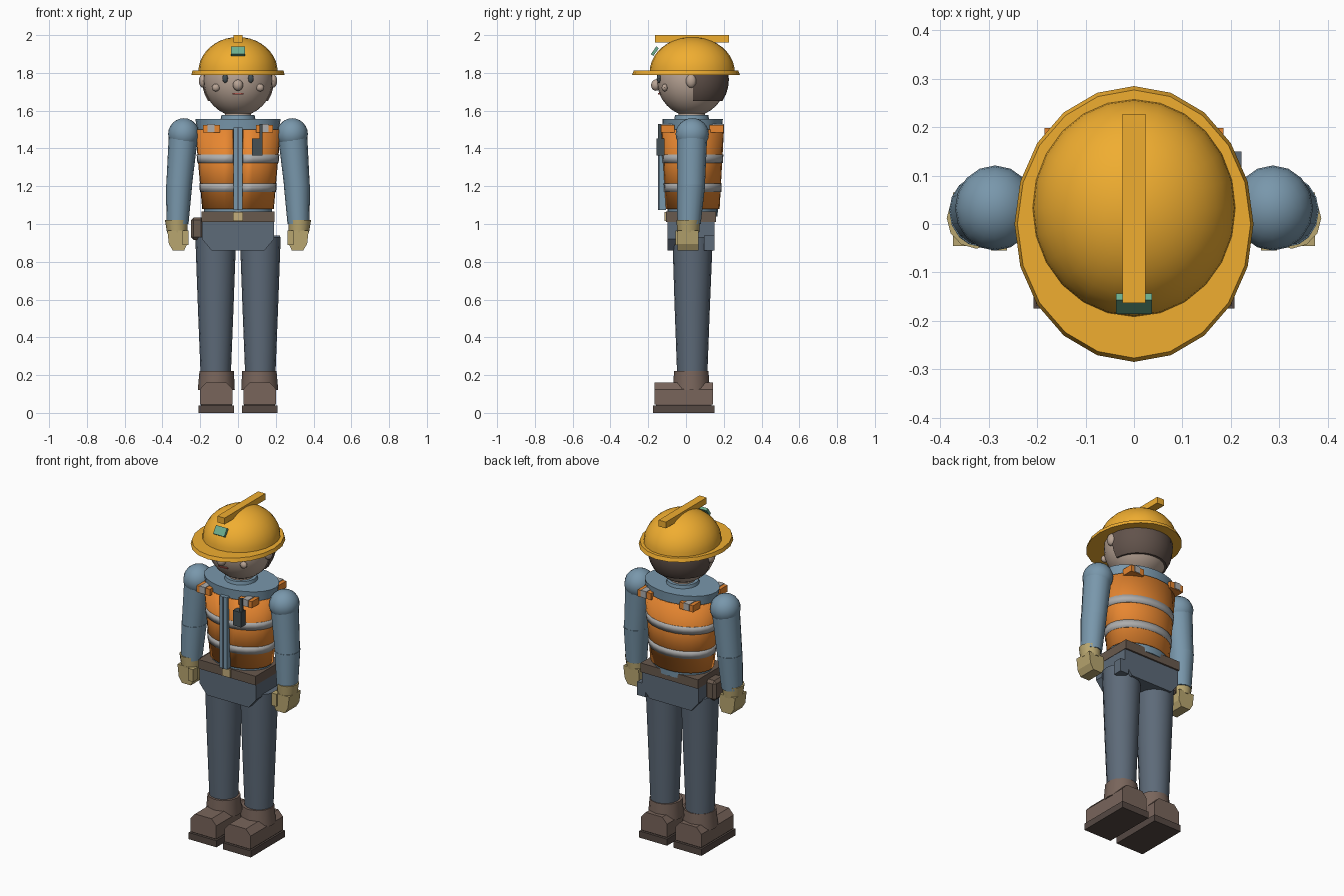
import bpy, bmesh, math
from mathutils import Matrix, Vector

if "Cube" in bpy.data.objects:
    bpy.data.objects.remove(bpy.data.objects["Cube"])

COLORS = {
    "yellow": (0.87, 0.42, 0.03), "orange": (0.80, 0.24, 0.03), "silver": (0.42, 0.42, 0.42),
    "shirt": (0.19, 0.31, 0.41), "trousers": (0.11, 0.145, 0.19), "skin": (0.48, 0.37, 0.30),
    "hair": (0.12, 0.085, 0.07), "boot": (0.19, 0.13, 0.105), "sole": (0.09, 0.065, 0.055),
    "glove": (0.48, 0.38, 0.16), "belt": (0.14, 0.10, 0.075), "buckle": (0.55, 0.42, 0.20),
    "green": (0.15, 0.42, 0.27), "dark": (0.06, 0.08, 0.09), "red": (0.45, 0.10, 0.08),
}
MATS = {}


def finish(name, bm, color, angle=35):
    bmesh.ops.recalc_face_normals(bm, faces=bm.faces)
    me = bpy.data.meshes.new(name)
    bm.to_mesh(me)
    bm.free()
    ob = bpy.data.objects.new(name, me)
    bpy.context.collection.objects.link(ob)
    if color not in MATS:
        MATS[color] = bpy.data.materials.new(color)
        MATS[color].diffuse_color = (*COLORS[color], 1)
    me.materials.append(MATS[color])
    bpy.ops.object.select_all(action='DESELECT')
    ob.select_set(True)
    bpy.context.view_layer.objects.active = ob
    bpy.ops.object.shade_smooth_by_angle(angle=math.radians(angle))
    return ob


def box(name, lo, hi, color, rot=None, bevel=0):
    bm = bmesh.new()
    bmesh.ops.create_cube(bm, size=1)
    lo, hi = Vector(lo), Vector(hi)
    bm.transform(Matrix.Diagonal((*(hi - lo), 1)))
    if bevel:
        bmesh.ops.bevel(bm, geom=bm.edges[:], offset=bevel, segments=1, affect='EDGES')
    if rot:
        bm.transform(Matrix.Rotation(math.radians(rot), 4, 'X'))
    bm.transform(Matrix.Translation((lo + hi) / 2))
    return finish(name, bm, color, 20)


def ball(name, c, r, color, clips=(), seg=20, rings=12):
    """Ellipsoid; each clip is (point, normal) and removes what lies beyond the plane."""
    bm = bmesh.new()
    bmesh.ops.create_uvsphere(bm, u_segments=seg, v_segments=rings, radius=1)
    bm.transform(Matrix.Translation(c) @ Matrix.Diagonal((*r, 1)))
    for p, n in clips:
        res = bmesh.ops.bisect_plane(bm, geom=bm.verts[:] + bm.edges[:] + bm.faces[:],
                                     plane_co=p, plane_no=n, clear_outer=True)
        cut = [e for e in res['geom_cut'] if isinstance(e, bmesh.types.BMEdge)]
        bmesh.ops.holes_fill(bm, edges=cut)
    return finish(name, bm, color)


def loft(name, rings, color, seg=20, gap=0, shell=0):
    """Elliptical sections (x, y, z, rx, ry); gap leaves an opening at the front."""
    bm = bmesh.new()
    n = seg + 1 if gap else seg
    loops = []
    for x, y, z, rx, ry in rings:
        ang = [-math.pi / 2 + gap + (2 * math.pi - 2 * gap) * i / seg for i in range(n)]
        loops.append([bm.verts.new((x + rx * math.cos(a), y + ry * math.sin(a), z)) for a in ang])
    for a, b in zip(loops, loops[1:]):
        for i in range(seg):
            j = (i + 1) % n
            bm.faces.new((a[i], a[j], b[j], b[i]))
    if not gap:
        bm.faces.new(loops[0])
        bm.faces.new(loops[-1])
    ob = finish(name, bm, color)
    if shell:
        mod = ob.modifiers.new("thickness", 'SOLIDIFY')
        mod.thickness = shell
        mod.offset = -1
    return ob


def prism(name, profile, y0, y1, color):
    """Extrude an x-z profile along y."""
    bm = bmesh.new()
    f = bm.faces.new([bm.verts.new((x, y0, z)) for x, z in profile])
    ext = bmesh.ops.extrude_face_region(bm, geom=[f])['geom']
    bmesh.ops.translate(bm, vec=(0, y1 - y0, 0),
                        verts=[v for v in ext if isinstance(v, bmesh.types.BMVert)])
    return finish(name, bm, color, 20)


# Hard hat
loft("helmet_brim", [(0, 0, 1.79, .247, .285), (0, 0, 1.812, .241, .277)], "yellow")
ball("helmet_dome", (0, .033, 1.805), (.21, .225, .185), "yellow",
     [((0, 0, 1.805), (0, 0, -1))], seg=24, rings=20)
box("helmet_ridge", (-.024, -.163, 1.962), (.024, .227, 2.0), "yellow")
box("helmet_badge", (-.037, -.173, 1.89), (.037, -.157, 1.94), "green", rot=-35)

# Head and face
ball("head", (0, .03, 1.765), (.185, .185, .195), "skin", seg=24, rings=16)
ball("hair", (0, .033, 1.765), (.192, .194, .202), "hair",
     [((0, .037, 0), (0, -1, 0)), ((0, 0, 1.65), (0, 0, -1)), ((0, 0, 1.81), (0, 0, 1))],
     seg=24, rings=16)
ball("nose", (0, -.16, 1.735), (.027, .025, .03), "skin", seg=12, rings=8)
box("mouth", (-.03, -.148, 1.686), (.03, -.13, 1.693), "red")
for s, side in ((-1, "left"), (1, "right")):
    ball(f"ear_{side}", (s * .185, .027, 1.757), (.022, .028, .036), "skin", seg=12, rings=8)
    ball(f"eye_{side}", (s * .068, -.143, 1.77), (.015, .012, .023), "dark", seg=12, rings=8)
    ball(f"cheek_{side}", (s * .117, -.113, 1.722), (.021, .016, .02), "skin", seg=12, rings=8)

# Torso and collar
loft("neck", [(0, .03, 1.54, .07, .07), (0, .03, 1.63, .07, .07)], "skin")
loft("collar", [(0, .03, 1.54, .095, .095), (0, .03, 1.576, .088, .088)], "shirt")
CY = .035
loft("shirt_torso", [(0, CY, 1.04, .178, .132), (0, CY, 1.5, .216, .156),
                     (0, CY, 1.557, .226, .16)], "shirt", seg=24)


def vest_ring(z, grow=0):
    t = (z - 1.08) / .42
    return (0, CY, z, .190 + .037 * t + grow, .143 + .023 * t + grow)


# Safety vest with reflective bands
loft("vest", [vest_ring(1.08), vest_ring(1.5)], "orange", seg=24, gap=.12, shell=.012)
for z in (1.17, 1.322):
    loft("vest_band", [vest_ring(z, .004), vest_ring(z + .045, .004)], "silver",
         seg=24, gap=.12, shell=.008)
box("vest_placket", (-.025, -.142, 1.075), (.025, -.105, 1.51), "shirt")
box("vest_zip", (-.004, -.148, 1.075), (.004, -.14, 1.51), "trousers")
for s in (-1, 1):
    xs = sorted((s * .095, s * .185))
    xm = sorted((s * .125, s * .162))
    for y0, y1 in ((-.132, -.062), (.125, .198)):
        box("shoulder_strap", (xs[0], y0, 1.485), (xs[1], y1, 1.525), "orange")
        box("strap_reflector", (xm[0], y0 - .004, 1.488), (xm[1], y1 + .004, 1.529), "silver")

# Radio
box("radio", (.075, -.155, 1.363), (.13, -.115, 1.453), "dark")
box("radio_antenna", (.114, -.148, 1.45), (.129, -.13, 1.53), "dark")

# Belt, hips and pouches
box("belt", (-.192, -.105, 1.01), (.192, .16, 1.065), "belt")
box("buckle", (-.027, -.115, 1.015), (.027, -.1, 1.063), "buckle")
box("belt_pouch", (-.25, -.02, .915), (-.18, .08, 1.035), "belt", bevel=.015)
prism("hips", [(-.14, .86), (.14, .86), (.19, .92), (.19, 1.02), (-.19, 1.02), (-.19, .92)],
      -.097, .15, "trousers")
box("side_pocket", (.165, .095, .86), (.222, .15, .94), "trousers")

for s, side in ((-1, "left"), (1, "right")):
    # Arm
    ball(f"shoulder_{side}", (s * .287, .033, 1.476), (.083, .088, .084), "shirt", seg=16, rings=12)
    loft(f"upper_arm_{side}", [(s * .288, .033, 1.48, .078, .08), (s * .312, .027, 1.2, .068, .073)],
         "shirt", seg=16)
    loft(f"forearm_{side}", [(s * .312, .027, 1.21, .07, .075), (s * .32, .016, 1.0, .058, .062)],
         "shirt", seg=16)
    # Glove
    loft(f"glove_cuff_{side}", [(s * .322, .012, .955, .054, .058), (s * .326, .012, 1.022, .061, .063)],
         "glove", seg=12)
    prism(f"glove_{side}", [(s * x, z) for x, z in ((.285, .86), (.345, .86), (.366, .895),
                            (.374, .965), (.272, .965), (.268, .895))], -.045, .065, "glove")
    xt = sorted((s * .262, s * .295))
    box(f"thumb_{side}", (xt[0], -.055, .89), (xt[1], -.012, .965), "glove")
    # Leg
    loft(f"leg_{side}", [(s * .118, .033, .2, .08, .08), (s * .118, .033, .55, .094, .093),
                         (s * .118, .035, .93, .108, .107)], "trousers", seg=16)
    # Boot
    loft(f"boot_cuff_{side}", [(s * .115, .028, .12, .098, .098), (s * .113, .028, .222, .091, .091)],
         "boot", seg=12)
    prism(f"boot_{side}", [(s * .115 + x, z) for x, z in ((-.087, .045), (.087, .045), (.087, .125),
                           (.055, .16), (-.055, .16), (-.087, .125))], -.168, .142, "boot")
    box(f"boot_welt_{side}", (s * .115 - .082, -.16, .035), (s * .115 + .082, .135, .05), "sole")
    box(f"boot_sole_{side}", (s * .115 - .093, -.175, 0), (s * .115 + .093, .15, .04), "sole")

for m in bpy.data.materials:
    if m.users and not m.is_grease_pencil:
        m.use_nodes = True
        m.node_tree.nodes["Principled BSDF"].inputs["Base Color"].default_value = m.diffuse_color
